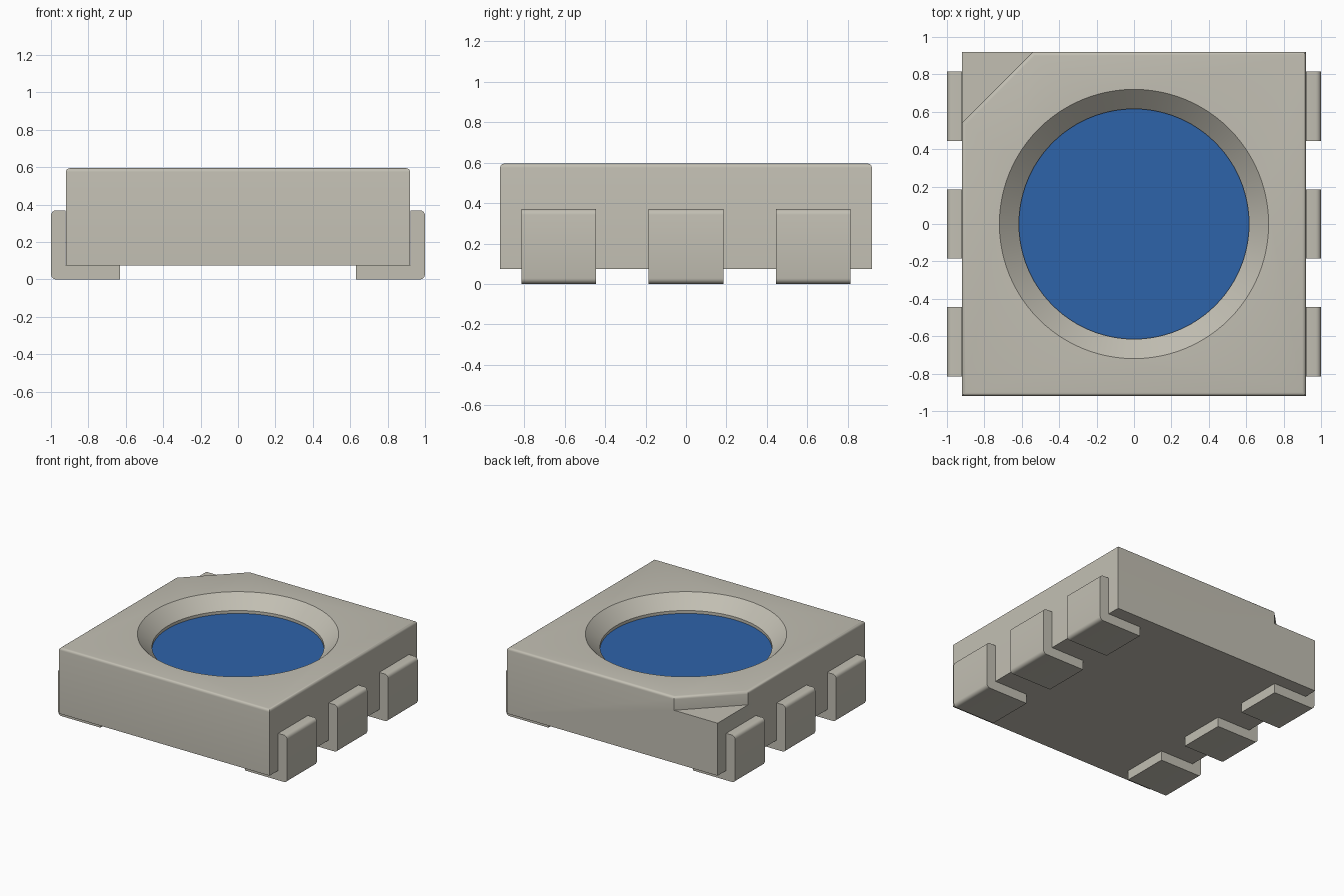
import bpy, bmesh, math
from mathutils import Vector

old = bpy.data.objects.get("Cube")
if old:
    bpy.data.objects.remove(old, do_unlink=True)


def material(name, rgb):
    m = bpy.data.materials.new(name)
    m.use_nodes = True
    color = (*rgb, 1)
    m.diffuse_color = color
    m.node_tree.nodes["Principled BSDF"].inputs["Base Color"].default_value = color
    return m


def finish(name, bm, mat):
    bmesh.ops.recalc_face_normals(bm, faces=bm.faces)
    mesh = bpy.data.meshes.new(name)
    bm.to_mesh(mesh)
    bm.free()
    obj = bpy.data.objects.new(name, mesh)
    bpy.context.collection.objects.link(obj)
    mesh.materials.append(mat)
    return obj


def activate(obj):
    bpy.ops.object.select_all(action='DESELECT')
    obj.select_set(True)
    bpy.context.view_layer.objects.active = obj


def smooth(obj):
    activate(obj)
    bpy.ops.object.shade_smooth_by_angle(angle=math.radians(32))


def lathe(name, profile, mat, steps=96):
    bm = bmesh.new()
    verts = [bm.verts.new((r, 0, z)) for r, z in profile]
    edges = [bm.edges.new(pair) for pair in zip(verts, verts[1:])]
    bmesh.ops.spin(bm, geom=verts + edges, axis=(0, 0, 1), cent=(0, 0, 0),
                   angle=math.tau, steps=steps)
    bmesh.ops.remove_doubles(bm, verts=bm.verts, dist=1e-4)
    return finish(name, bm, mat)


def prism(points, offset):
    bm = bmesh.new()
    face = bm.faces.new([bm.verts.new(p) for p in points])
    ext = bmesh.ops.extrude_face_region(bm, geom=[face])
    moved = [v for v in ext["geom"] if isinstance(v, bmesh.types.BMVert)]
    bmesh.ops.translate(bm, vec=Vector(offset), verts=moved)
    return bm


plastic = material("warm grey plastic", (0.54, 0.52, 0.45))
blue = material("blue lens", (0.027, 0.125, 0.4))

# Housing: square block with one stepped corner and softened top edges
H, C = 0.92, 0.54
BOTTOM, STEP, TOP = 0.075, 0.49, 0.595
bm = bmesh.new()
low = [bm.verts.new((x, y, BOTTOM)) for x, y in ((-H, -H), (H, -H), (H, H), (-H, H))]
top = [bm.verts.new((x, y, TOP)) for x, y in ((-H, -H), (H, -H), (H, H), (-C, H), (-H, C))]
step = [bm.verts.new((x, y, STEP)) for x, y in ((-C, H), (-H, H), (-H, C))]
for loop in (low, top, step,
             [low[0], low[1], top[1], top[0]],
             [low[1], low[2], top[2], top[1]],
             [low[2], low[3], step[1], step[0], top[3], top[2]],
             [low[3], low[0], top[0], top[4], step[2], step[1]],
             [step[0], step[2], top[4], top[3]]):
    bm.faces.new(loop)
rim = [e for e in bm.edges if all(v.co.z > TOP - 0.01 for v in e.verts)]
bmesh.ops.bevel(bm, geom=rim, offset=0.02, segments=4, profile=0.5, affect='EDGES')
housing = finish("housing", bm, plastic)

# Conical reflector well cut into the housing
cutter = lathe("well_cutter", [(0, 0.465), (0.615, 0.465), (0.615, 0.495),
                               (0.72, TOP), (0.741, TOP + 0.02), (0, TOP + 0.02)], plastic)
cut = housing.modifiers.new("well", 'BOOLEAN')
cut.operation = 'DIFFERENCE'
cut.solver = 'EXACT'
cut.object = cutter
activate(housing)
bpy.ops.object.modifier_apply(modifier=cut.name)
bpy.data.objects.remove(cutter, do_unlink=True)
smooth(housing)

# Lens disc on the floor of the well
lens = lathe("lens", [(0, 0.464), (0.615, 0.464), (0.615, 0.472), (0, 0.472)], blue)
smooth(lens)

# Six folded leads, three per side
WIDTH, PITCH = 0.37, 0.63
outline = ((0.63, 0), (1, 0), (1, 0.37), (0.922, 0.37), (0.922, 0.077), (0.63, 0.077))
for side, sx in (("left", 1), ("right", -1)):
    for place, row in (("front", -1), ("middle", 0), ("back", 1)):
        y = row * PITCH - WIDTH / 2
        bm = prism([(sx * x, y, z) for x, z in outline], (0, WIDTH, 0))
        corners = [e for e in bm.edges
                   if all(abs(v.co.x) > 0.99 for v in e.verts)
                   and abs(e.verts[0].co.y - e.verts[1].co.y) > 0.1]
        bmesh.ops.bevel(bm, geom=corners, offset=0.028, segments=4, profile=0.5,
                        affect='EDGES')
        smooth(finish(f"{side}_{place}_lead", bm, plastic))
